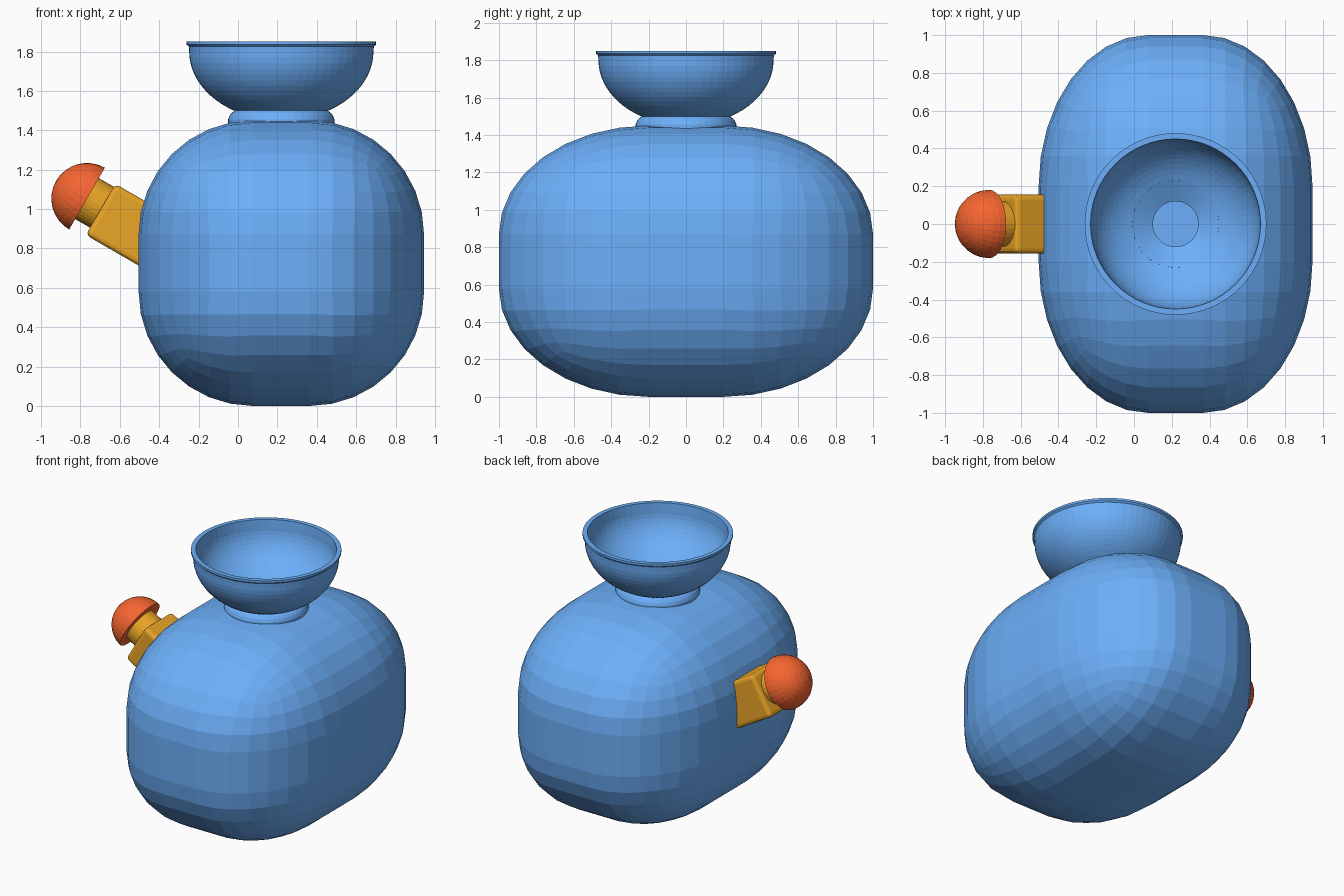
import bpy, bmesh, math
from mathutils import Matrix

if "Cube" in bpy.data.objects:
    bpy.data.objects.remove(bpy.data.objects["Cube"])


def material(name, rgb):
    m = bpy.data.materials.new(name)
    m.diffuse_color = (*rgb, 1)
    m.use_nodes = True
    m.node_tree.nodes["Principled BSDF"].inputs["Base Color"].default_value = m.diffuse_color
    return m


BLUE = material("blue", (0.15, 0.43, 0.95))
ORANGE = material("orange", (0.83, 0.38, 0.02))
RED = material("red", (0.92, 0.13, 0.03))


def finish(name, bm, mat, matrix=Matrix()):
    bmesh.ops.recalc_face_normals(bm, faces=bm.faces)
    me = bpy.data.meshes.new(name)
    bm.to_mesh(me)
    bm.free()
    ob = bpy.data.objects.new(name, me)
    ob.matrix_world = matrix
    me.materials.append(mat)
    bpy.context.collection.objects.link(ob)
    return ob


def lathe(name, profile, mat, matrix, steps=48, closed=False):
    """Turn (radius, height) points around local z."""
    bm = bmesh.new()
    vs = [bm.verts.new((r, 0, z)) for r, z in profile]
    pairs = list(zip(vs, vs[1:])) + ([(vs[-1], vs[0])] if closed else [])
    edges = [bm.edges.new(p) for p in pairs]
    bmesh.ops.spin(bm, geom=vs + edges, cent=(0, 0, 0), axis=(0, 0, 1),
                   angle=math.tau, steps=steps, use_duplicate=False)
    bmesh.ops.remove_doubles(bm, verts=bm.verts, dist=1e-4)
    return finish(name, bm, mat, matrix)


def rounded_box(name, size, bevel, segments, mat, matrix):
    """Bevelled box; the bevel is made before scaling when it is relative."""
    bm = bmesh.new()
    bmesh.ops.create_cube(bm, size=2)
    relative = bevel > 0.5
    if not relative:
        bmesh.ops.scale(bm, vec=size, verts=bm.verts)
    bmesh.ops.bevel(bm, geom=bm.edges[:], offset=bevel, offset_type='OFFSET',
                    segments=segments, profile=0.5, affect='EDGES')
    if relative:
        bmesh.ops.scale(bm, vec=size, verts=bm.verts)
    return finish(name, bm, mat, matrix)


def arc(radius, depth, r_end, steps=12, z=1.80):
    """Bowl wall from its narrow bottom up to the rim."""
    a0 = math.acos(r_end / radius)
    return [(radius * math.cos(a0 * (1 - i / steps)),
             z - depth * math.sin(a0 * (1 - i / steps))) for i in range(steps + 1)]


# Body: strongly bevelled cube, stretched
rounded_box("body", (0.725, 1.0, 0.725), 0.8, 8, BLUE, Matrix.Translation((0.22, 0, 0.725)))

# Neck ring and open bowl
centre = Matrix.Translation((0.22, 0, 0))
lathe("neck_ring", [(0.12, 1.43), (0.27, 1.43), (0.27, 1.455), (0.262, 1.475),
                    (0.25, 1.49), (0.235, 1.50), (0.23, 1.525), (0.12, 1.47)],
      BLUE, centre, closed=True)
lathe("bowl", arc(0.468, 0.35, 0.24) + [(0.470, 1.825), (0.481, 1.835), (0.481, 1.85), (0.45, 1.85)]
      + arc(0.446, 0.32, 0.23)[::-1], BLUE, centre, 64, closed=True)

# Spout block, tilted 30 degrees upward to the left
tilt = Matrix.Rotation(math.radians(-60), 4, 'Y')
rounded_box("spout_block", (0.15, 0.155, 0.20), 0.025, 3, ORANGE,
            Matrix.Translation((-0.525, 0, 0.898)) @ tilt)

# Spout neck and domed button
tip = Matrix.Translation((-0.767, 0, 1.053)) @ tilt
lathe("spout_neck", [(0, -0.13), (0.12, -0.13), (0.12, 0.02), (0, 0.02)], ORANGE, tip, 32)
dome = [(0.181 * math.cos(a), 0.181 * math.sin(a))
        for a in (i * math.pi / 16 for i in range(8))]
lathe("button_dome", [(0, 0)] + dome + [(0, 0.181)], RED, tip, 32)
